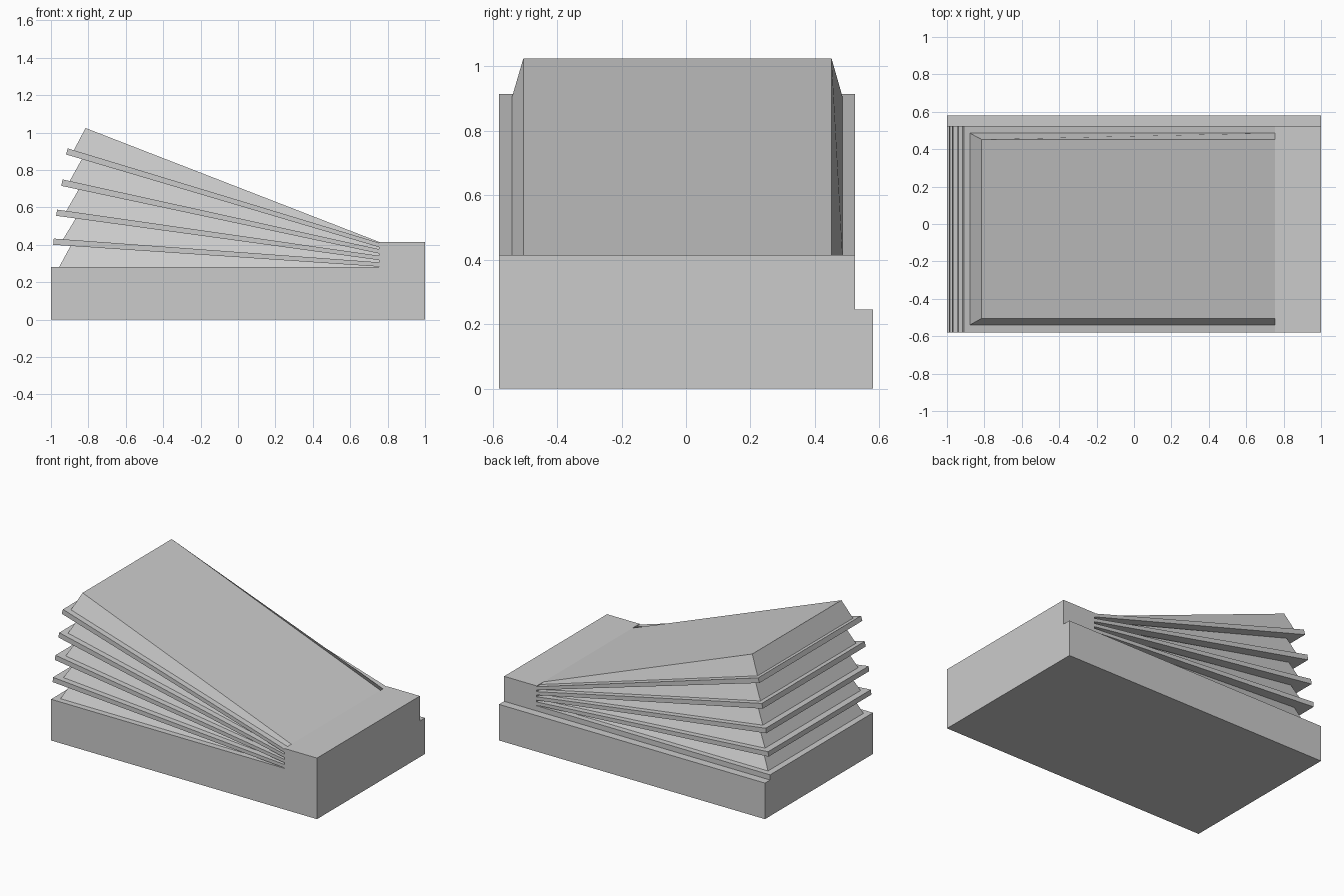
import bpy
import bmesh

cube = bpy.data.objects.get("Cube")
if cube:
    bpy.data.objects.remove(cube, do_unlink=True)

grey = bpy.data.materials.new("plain grey")
grey.use_nodes = True
grey.diffuse_color = (0.6, 0.6, 0.6, 1)
grey.node_tree.nodes["Principled BSDF"].inputs["Base Color"].default_value = (0.6, 0.6, 0.6, 1)

HINGE = 0.755              # x where every leaf meets the hinge block
FRONT, BACK = -0.58, 0.525


def finish(name, bm):
    bmesh.ops.recalc_face_normals(bm, faces=bm.faces)
    mesh = bpy.data.meshes.new(name)
    bm.to_mesh(mesh)
    bm.free()
    mesh.materials.append(grey)
    obj = bpy.data.objects.new(name, mesh)
    bpy.context.collection.objects.link(obj)
    return obj


def extrude_profile(name, profile, y0, y1):
    """Extrude an xz outline from y0 to y1."""
    bm = bmesh.new()
    face = bm.faces.new([bm.verts.new((x, y0, z)) for x, z in profile])
    new = bmesh.ops.extrude_face_region(bm, geom=[face])["geom"]
    verts = [v for v in new if isinstance(v, bmesh.types.BMVert)]
    bmesh.ops.translate(bm, verts=verts, vec=(0, y1 - y0, 0))
    return finish(name, bm)


def wedge(name, low, high):
    """Bevelled block between two sloping lines (free x, free z, hinge z)."""
    bm = bmesh.new()
    rings = []
    for (x, z, hinge_z), y0, y1 in ((low, -0.54, 0.486), (high, -0.505, 0.452)):
        corners = ((x, y0, z), (HINGE, y0, hinge_z), (HINGE, y1, hinge_z), (x, y1, z))
        rings.append([bm.verts.new(c) for c in corners])
    bottom, top = rings
    bm.faces.new(bottom)
    bm.faces.new(top)
    for i in range(4):
        j = (i + 1) % 4
        bm.faces.new((bottom[i], bottom[j], top[j], top[i]))
    return finish(name, bm)


# Base with raised hinge block, and the lower ledge along the back
extrude_profile("base_body", [(-1, 0), (1, 0), (1, 0.415), (HINGE, 0.415),
                              (HINGE, 0.28), (-1, 0.28)], FRONT, BACK)
extrude_profile("back_ledge", [(-1, 0), (1, 0), (1, 0.245), (-1, 0.245)], BACK, 0.58)

# Thin fanned plates: lower line and upper line (free x, free z, hinge z)
plates = [
    ((-0.988, 0.400, 0.283), (-0.985, 0.433, 0.306)),
    ((-0.972, 0.555, 0.318), (-0.967, 0.588, 0.341)),
    ((-0.945, 0.715, 0.353), (-0.938, 0.749, 0.376)),
    ((-0.920, 0.883, 0.387), (-0.910, 0.915, 0.410)),
]
for n, ((xa, za, ha), (xb, zb, hb)) in enumerate(plates, 1):
    extrude_profile(f"plate_{n}", [(xa, za), (HINGE, ha), (HINGE, hb), (xb, zb)], FRONT, BACK)


def line_at(line, x):
    """Shorten a sloping line so that its free end lies at x."""
    x0, z0, hinge_z = line
    return (x, hinge_z + (z0 - hinge_z) * (HINGE - x) / (HINGE - x0), hinge_z)


# Bevelled pleats filling the gaps between base, plates and top
lows = [(-1, 0.28, 0.28)] + [p[1] for p in plates]
highs = [p[0] for p in plates] + [(-0.815, 1.024, 0.415)]
low_x = [-0.957, -0.935, -0.918, -0.900, -0.878]
high_x = [-0.895, -0.868, -0.852, -0.835, -0.815]
for n, (low, high, xl, xh) in enumerate(zip(lows, highs, low_x, high_x), 1):
    wedge(f"pleat_{n}", line_at(low, xl), line_at(high, xh))
